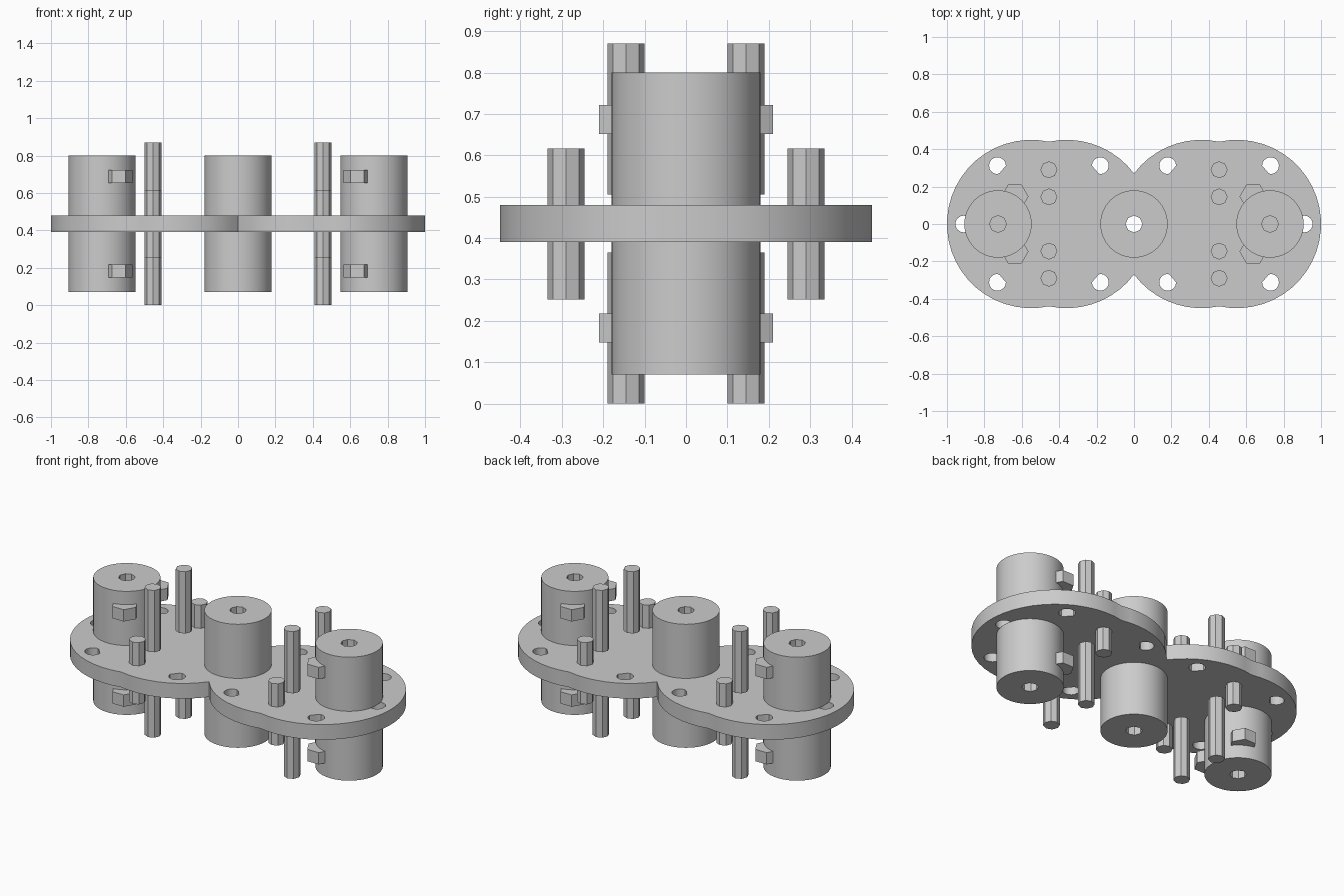
import bpy
from math import sin, cos, pi, atan2, hypot, sqrt

cube = bpy.data.objects.get("Cube")
if cube:
    bpy.data.objects.remove(cube, do_unlink=True)

grey = bpy.data.materials.new("plain_grey")
grey.use_nodes = True
grey.diffuse_color = (0.6, 0.6, 0.6, 1)
grey.node_tree.nodes["Principled BSDF"].inputs["Base Color"].default_value = (0.6, 0.6, 0.6, 1)

DISC_R = 0.45      # radius of the overlapping plate discs
NEAR, FAR = 0.36, 0.55  # disc centres on x
BORE = 0.045
PLATE_LOW, PLATE_TOP = 0.39, 0.48
MIDDLE = 0.435
BOSS_REACH = 0.365


def ring(x, y, r, n):
    """Regular polygon starting on the +x axis."""
    return [(x + r * cos(2 * pi * i / n), y + r * sin(2 * pi * i / n)) for i in range(n)]


def arc(x, r, a, b, n):
    """Arc centred on (x, 0), leaving out its last point."""
    return [(x + r * cos(a + (b - a) * i / n), r * sin(a + (b - a) * i / n)) for i in range(n)]


def prism(name, loops, low, high):
    """Extrude an outline, with any holes in it, from low to high."""
    curve = bpy.data.curves.new(name + "_profile", 'CURVE')
    curve.dimensions = '2D'
    curve.fill_mode = 'BOTH'
    curve.extrude = (high - low) / 2
    for loop in loops:
        spline = curve.splines.new('POLY')
        spline.points.add(len(loop) - 1)
        for point, (x, y) in zip(spline.points, loop):
            point.co = (x, y, 0, 1)
        spline.use_cyclic_u = True
    helper = bpy.data.objects.new(name + "_profile", curve)
    mesh = bpy.data.meshes.new_from_object(helper)
    bpy.data.objects.remove(helper)
    bpy.data.curves.remove(curve)
    mesh.name = name
    mesh.materials.clear()
    mesh.materials.append(grey)
    for face in mesh.polygons:
        face.material_index = 0
    obj = bpy.data.objects.new(name, mesh)
    obj.location.z = (low + high) / 2
    bpy.context.collection.objects.link(obj)
    bpy.ops.object.select_all(action='DESELECT')
    obj.select_set(True)
    bpy.context.view_layer.objects.active = obj
    bpy.ops.object.shade_smooth_by_angle(angle=pi / 6)
    return obj


def clipped_hole(x, y, other):
    """Hole whose edge is pushed out of the neighbouring disc."""
    points = []
    for px, py in ring(x, y, BORE, 16):
        d = hypot(px - other, py)
        k = max(1, DISC_R / d)
        points.append((other + (px - other) * k, py * k))
    return points


# Plate: four overlapping discs as one outline, pierced by holes
half_gap = (FAR - NEAR) / 2
notch = sqrt(DISC_R ** 2 - half_gap ** 2)
waist = sqrt(DISC_R ** 2 - NEAR ** 2)
waist_angle = atan2(waist, -NEAR)
notch_angle = atan2(notch, half_gap)
lobe = (arc(NEAR, DISC_R, -waist_angle, -notch_angle, 9)
        + arc(FAR, DISC_R, notch_angle - pi, pi - notch_angle, 27)
        + arc(NEAR, DISC_R, notch_angle, waist_angle, 9))
outline = lobe + [(-x, -y) for x, y in lobe]
holes = [ring(0, 0, BORE, 16)]
hole_x, hole_y = NEAR * cos(pi / 3), NEAR * sin(pi / 3)
for sx in (-1, 1):
    holes.append(ring(sx * (FAR + NEAR), 0, BORE, 16))
    for sy in (-1, 1):
        holes.append(clipped_hole(sx * (NEAR - hole_x), sy * hole_y, sx * FAR))
        holes.append(clipped_hole(sx * (FAR + hole_x), sy * hole_y, sx * NEAR))
prism("plate", [outline] + holes, PLATE_LOW, PLATE_TOP)

# Bored bosses above and below the plate
for side, x in (("right", -0.727), ("middle", 0), ("left", 0.727)):
    loops = [ring(x, 0, 0.18, 64), ring(x, 0, BORE, 8)]
    prism(side + "_upper_boss", loops, PLATE_TOP, MIDDLE + BOSS_REACH)
    prism(side + "_lower_boss", loops, MIDDLE - BOSS_REACH, PLATE_LOW)

for side, sx in (("right", -1), ("left", 1)):
    for end, sy in (("front", -1), ("back", 1)):
        tag = side + "_" + end
        # Hexagonal nuts set into the outer bosses
        nut = ring(sx * 0.637, sy * 0.147, 0.073, 6)
        prism(tag + "_upper_nut", [nut], 0.652, 0.722)
        prism(tag + "_lower_nut", [nut], 0.148, 0.218)
        # Pins: one through the plate, two standing clear of it
        outer = ring(sx * 0.455, sy * 0.29, BORE, 8)
        inner = ring(sx * 0.455, sy * 0.145, BORE, 8)
        prism(tag + "_through_pin", [outer], 0.252, 0.617)
        prism(tag + "_upper_pin", [inner], 0.505, 0.87)
        prism(tag + "_lower_pin", [inner], 0, 0.365)
